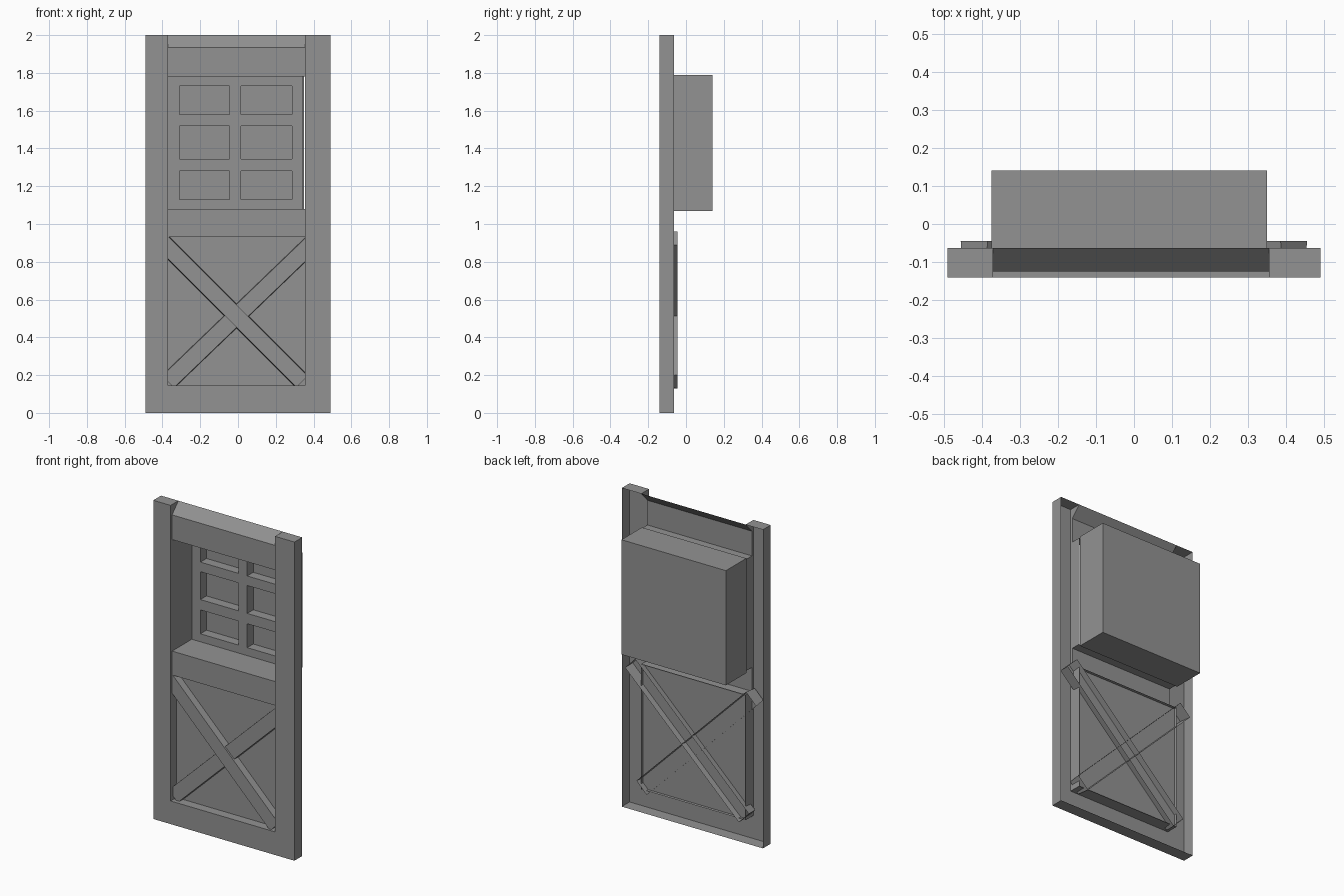
import bpy, bmesh
from mathutils import Vector

if "Cube" in bpy.data.objects:
    bpy.data.objects.remove(bpy.data.objects["Cube"])

grey = bpy.data.materials.new("dark_grey")
grey.diffuse_color = (0.29, 0.29, 0.29, 1)
grey.use_nodes = True
grey.node_tree.nodes["Principled BSDF"].inputs["Base Color"].default_value = grey.diffuse_color


def finish(name, bm):
    me = bpy.data.meshes.new(name)
    bm.to_mesh(me)
    bm.free()
    me.materials.append(grey)
    ob = bpy.data.objects.new(name, me)
    bpy.context.collection.objects.link(ob)
    return ob


def box(name, x, y, z, open_sides=""):
    """Box from (min, max) ranges; open_sides lists the faces left out."""
    bm = bmesh.new()
    bmesh.ops.create_cube(bm, size=1)
    normals = {"back": (0, 1, 0), "front": (0, -1, 0), "left": (-1, 0, 0),
               "right": (1, 0, 0), "top": (0, 0, 1), "bottom": (0, 0, -1)}
    bm.normal_update()
    drop = [f for f in bm.faces for s in open_sides.split()
            if f.normal.dot(Vector(normals[s])) > 0.9]
    bmesh.ops.delete(bm, geom=drop, context="FACES")
    for v in bm.verts:
        v.co = Vector([r[0] if c < 0 else r[1] for c, r in zip(v.co, (x, y, z))])
    return finish(name, bm)


def sheet(name, *polygons):
    bm = bmesh.new()
    for pts in polygons:
        bm.faces.new([bm.verts.new(p) for p in pts])
    return finish(name, bm)


def brace(name, a, b, front, back, half_front, half_back):
    """Open-backed diagonal bar, flaring slightly towards the back."""
    a, b = Vector(a), Vector(b)
    d = (b - a).normalized()
    n = Vector((-d.y, d.x))
    bm = bmesh.new()
    rings = []
    for y, h in ((front, half_front), (back, half_back)):
        corners = (a - n * h, b - n * h, b + n * h, a + n * h)
        rings.append([bm.verts.new((p.x, y, p.y)) for p in corners])
    f, r = rings
    bm.faces.new(f)
    for i in range(4):
        j = (i + 1) % 4
        bm.faces.new((f[i], r[i], r[j], f[j]))
    bmesh.ops.recalc_face_normals(bm, faces=bm.faces)
    if bm.faces[:][0].normal.y > 0:
        bmesh.ops.reverse_faces(bm, faces=bm.faces)
    return finish(name, bm)


FRONT, RAIL, BACK = -0.14, -0.125, -0.063
L, R = -0.37, 0.355

# hollow door frame: the back is open
box("left_stile", (-0.49, L), (FRONT, BACK), (0, 2), "back right bottom")
box("right_stile", (R, 0.49), (FRONT, BACK), (0, 2), "back left bottom")
box("bottom_rail", (L, R), (FRONT, BACK), (0, 0.145), "back left right bottom")
sheet("frame_base", [(-0.49, FRONT, 0), (-0.49, BACK, 0), (0.49, BACK, 0), (0.49, FRONT, 0)])

# inner sides of the stiles
for name, x in (("left", L), ("right", R)):
    walls = []
    for depth, z0, z1 in ((BACK, 0.145, 0.93), (RAIL, 0.93, 1.08),
                          (BACK, 1.08, 1.78), (RAIL, 1.78, 1.935)):
        walls.append([(x, FRONT, z0), (x, depth, z0), (x, depth, z1), (x, FRONT, z1)])
    walls.append([(x, FRONT, 1.935), (x, RAIL, 1.935), (x, BACK, 2), (x, FRONT, 2)])
    if x > 0:
        walls = [w[::-1] for w in walls]
    sheet(name + "_stile_inner_side", *walls)

# set-back rails, the upper one with a sloping top
box("middle_rail", (L, R), (RAIL, BACK), (0.93, 1.08), "back left right")
box("top_rail", (L, R), (RAIL, BACK), (1.78, 1.935), "back left right top")
sheet("top_slope", [(L, RAIL, 1.935), (R, RAIL, 1.935), (R, BACK, 2), (L, BACK, 2)])

# lower panel with crossed braces
sheet("lower_panel", [(L, -0.082, 0.145), (R, -0.082, 0.145),
                      (R, -0.082, 0.93), (L, -0.082, 0.93)])
brace("rising_brace", (-0.37, 0.165), (0.42, 0.925), -0.115, -0.045, 0.044, 0.05)
brace("falling_brace", (-0.42, 0.925), (0.34, 0.165), -0.125, -0.045, 0.042, 0.05)

# window housing behind the frame
box("housing", (-0.375, 0.35), (BACK, 0.14), (1.07, 1.79), "front")
box("housing_lining", (L, 0.345), (BACK, 0.07), (1.08, 1.78), "front back")

# window grid with six recessed panes
xs = [L, -0.31, -0.045, 0.015, 0.285, 0.345]
zs = [1.08, 1.13, 1.28, 1.345, 1.52, 1.58, 1.73, 1.78]
G = 0.07
grid = []
for i in range(5):
    for j in range(7):
        if i % 2 == 0 or j % 2 == 0:
            x0, x1, z0, z1 = xs[i], xs[i + 1], zs[j], zs[j + 1]
            grid.append([(x0, G, z0), (x1, G, z0), (x1, G, z1), (x0, G, z1)])
bm = bmesh.new()
for q in grid:
    bm.faces.new([bm.verts.new(p) for p in q])
bmesh.ops.remove_doubles(bm, verts=bm.verts, dist=1e-4)
bmesh.ops.dissolve_limit(bm, angle_limit=0.01, verts=bm.verts, edges=bm.edges)
finish("window_grid", bm)
for i in (1, 3):
    for j in (1, 3, 5):
        pane = box(f"pane_recess_{i}_{j}", xs[i:i + 2], (G, 0.13), zs[j:j + 2], "front")
        pane.data.flip_normals()
